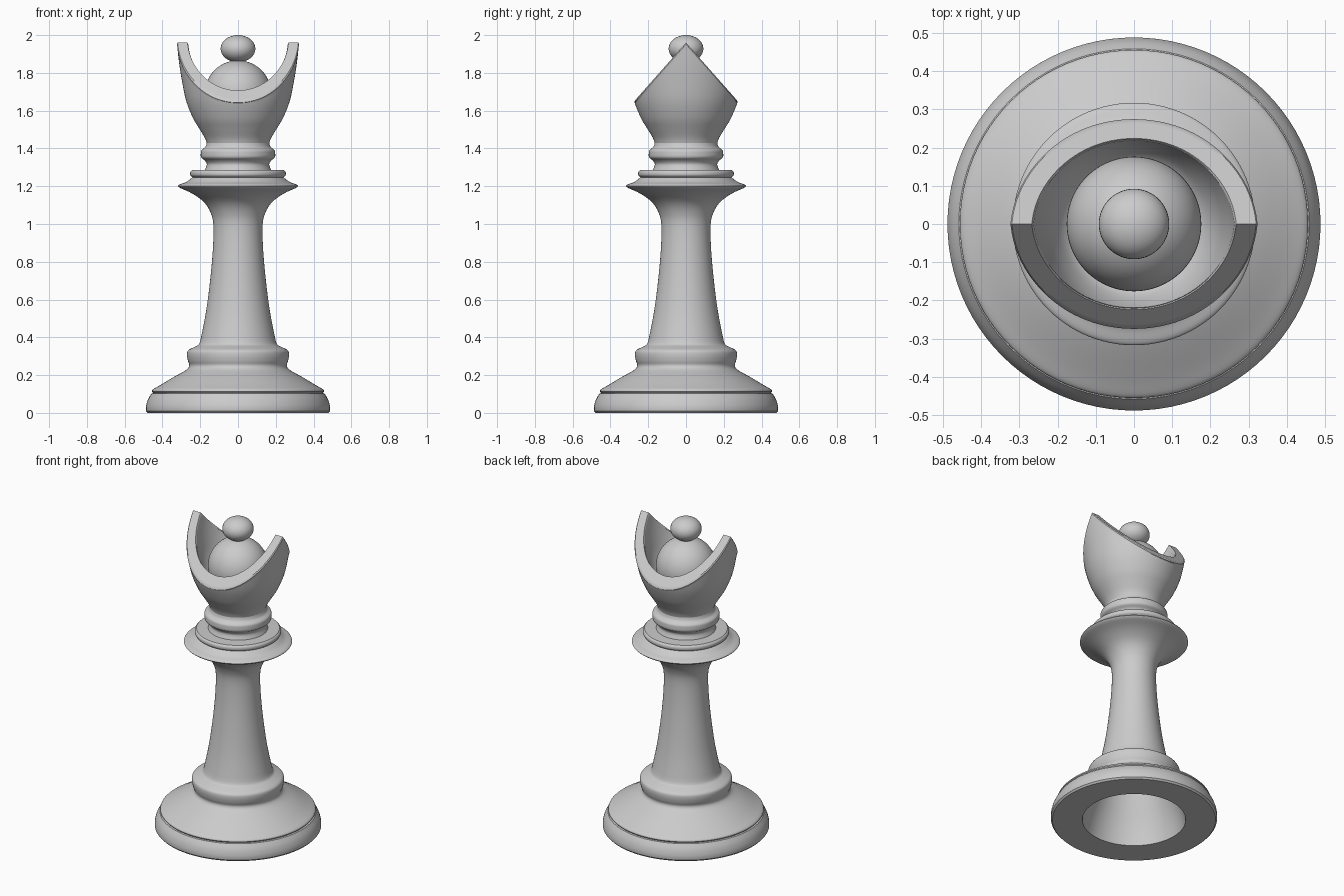
import bpy, bmesh, math

if "Cube" in bpy.data.objects:
    bpy.data.objects.remove(bpy.data.objects["Cube"])

N = 96  # sides around the axis


def spline(pts, steps=4):
    """Smooth curve through a run of (radius, z) points."""
    out = []
    for i in range(len(pts) - 1):
        a, b, c, d = (pts[max(i - 1, 0)], pts[i], pts[i + 1],
                      pts[min(i + 2, len(pts) - 1)])
        for s in range(steps):
            t = s / steps
            out.append(tuple(0.5 * (2 * q + (r - p) * t + (2 * p - 5 * q + 4 * r - w) * t * t
                                    + (3 * q - p - 3 * r + w) * t ** 3)
                             for p, q, r, w in zip(a, b, c, d)))
    return out + [pts[-1]]


def skin(name, columns):
    """Join one profile per angle into a closed ring of faces."""
    bm = bmesh.new()
    cols = [[bm.verts.new((r * math.cos(2 * math.pi * k / N),
                           r * math.sin(2 * math.pi * k / N), z)) for r, z in col]
            for k, col in enumerate(columns)]
    for k in range(N):
        a, b = cols[k], cols[(k + 1) % N]
        for j in range(len(a) - 1):
            bm.faces.new((a[j], b[j], b[j + 1], a[j + 1]))
    bmesh.ops.remove_doubles(bm, verts=bm.verts, dist=1e-5)
    bmesh.ops.recalc_face_normals(bm, faces=bm.faces)
    me = bpy.data.meshes.new(name)
    bm.to_mesh(me)
    bm.free()
    ob = bpy.data.objects.new(name, me)
    bpy.context.collection.objects.link(ob)
    bpy.ops.object.select_all(action='DESELECT')
    ob.select_set(True)
    bpy.context.view_layer.objects.active = ob
    bpy.ops.object.shade_smooth_by_angle(angle=math.radians(35))
    return ob


def lathe(name, runs):
    profile = [p for run in runs for p in spline(run)]
    return skin(name, [profile] * N)


# Base and stem with a hollow underside; each run is smooth, run ends are corners
lathe("base_and_stem", [
    [(0, 0.6), (0.1, 0.58), (0.15, 0.45), (0.21, 0.28), (0.27, 0.12), (0.303, 0)],
    [(0.478, 0)],
    [(0.487, 0.01), (0.487, 0.035), (0.477, 0.07), (0.458, 0.103)],
    [(0.448, 0.105)],
    [(0.455, 0.113), (0.45, 0.125), (0.41, 0.148), (0.34, 0.19), (0.275, 0.227),
     (0.258, 0.25), (0.265, 0.275), (0.27, 0.305), (0.265, 0.33), (0.235, 0.347),
     (0.21, 0.36), (0.2, 0.38)],
    [(0.2, 0.38), (0.172, 0.52), (0.15, 0.68), (0.134, 0.85), (0.13, 0.99),
     (0.145, 1.06), (0.18, 1.115), (0.24, 1.16), (0.305, 1.19)],
    [(0.305, 1.19), (0.317, 1.2), (0.308, 1.21), (0.275, 1.222), (0.25, 1.24)],
    [(0.24, 1.247), (0.252, 1.258), (0.252, 1.275), (0.243, 1.285)],
    [(0.175, 1.287)],
    [(0.175, 1.287), (0.165, 1.315), (0.175, 1.335), (0.195, 1.352), (0.197, 1.375),
     (0.193, 1.392), (0.173, 1.408), (0.165, 1.43)],
    [(0.165, 1.46), (0, 1.46)],
])

# Cup: outer and inner walls trimmed by two planes sloping away from a ridge along x
OUTER = spline([(0.163, 1.42), (0.175, 1.455), (0.205, 1.505), (0.238, 1.56),
                (0.274, 1.65), (0.297, 1.76), (0.314, 1.87), (0.325, 1.98)], 6)
INNER = spline([(0.15, 1.6), (0.187, 1.635), (0.217, 1.7), (0.237, 1.78),
                (0.255, 1.88), (0.266, 1.98)], 6)
SLOPE, PEAK = 1.13, 1.96


def radius_at(curve, z):
    for (r0, z0), (r1, z1) in zip(curve, curve[1:]):
        if z <= z1:
            return r0 + (r1 - r0) * (z - z0) / (z1 - z0)
    return curve[-1][0]


def wall(curve, angle):
    """Part of the wall below the sloping cut at this angle."""
    lo, hi = curve[0][1], PEAK
    for _ in range(30):
        mid = (lo + hi) / 2
        if mid + SLOPE * radius_at(curve, mid) * abs(math.sin(angle)) < PEAK:
            lo = mid
        else:
            hi = mid
    base, n = curve[0][1], 24
    return [(radius_at(curve, base + (lo - base) * i / n), base + (lo - base) * i / n)
            for i in range(n + 1)]


def mix(a, b, t):
    return tuple(p + (q - p) * t for p, q in zip(a, b))


columns = []
for k in range(N):
    out = wall(OUTER, 2 * math.pi * k / N)
    inn = wall(INNER, 2 * math.pi * k / N)
    o, i = out[-1], inn[-1]
    # softened lip on the inner and outer edges
    lip = [(o[0], o[1] - 0.008), mix(o, i, 0.06), mix(o, i, 0.2),
           mix(o, i, 0.8), mix(o, i, 0.94), (i[0], i[1] - 0.008)]
    columns.append([(0, 1.42)] + out[:-1] + lip + inn[-2::-1] + [(0, 1.6)])
skin("cup", columns)

# Domed cap inside the cup, and the finial on it
dome = [(0.176 * math.cos(a), 1.69 + 0.176 * math.sin(a))
        for a in [math.radians(-40 + 130 * i / 20) for i in range(21)]]
skin("dome", [[(0, dome[0][1])] + dome] * N)
ball = [(0.092 * math.cos(a), 1.928 + 0.072 * math.sin(a))
        for a in [math.radians(-90 + 9 * i) for i in range(21)]]
skin("finial", [ball] * N)
